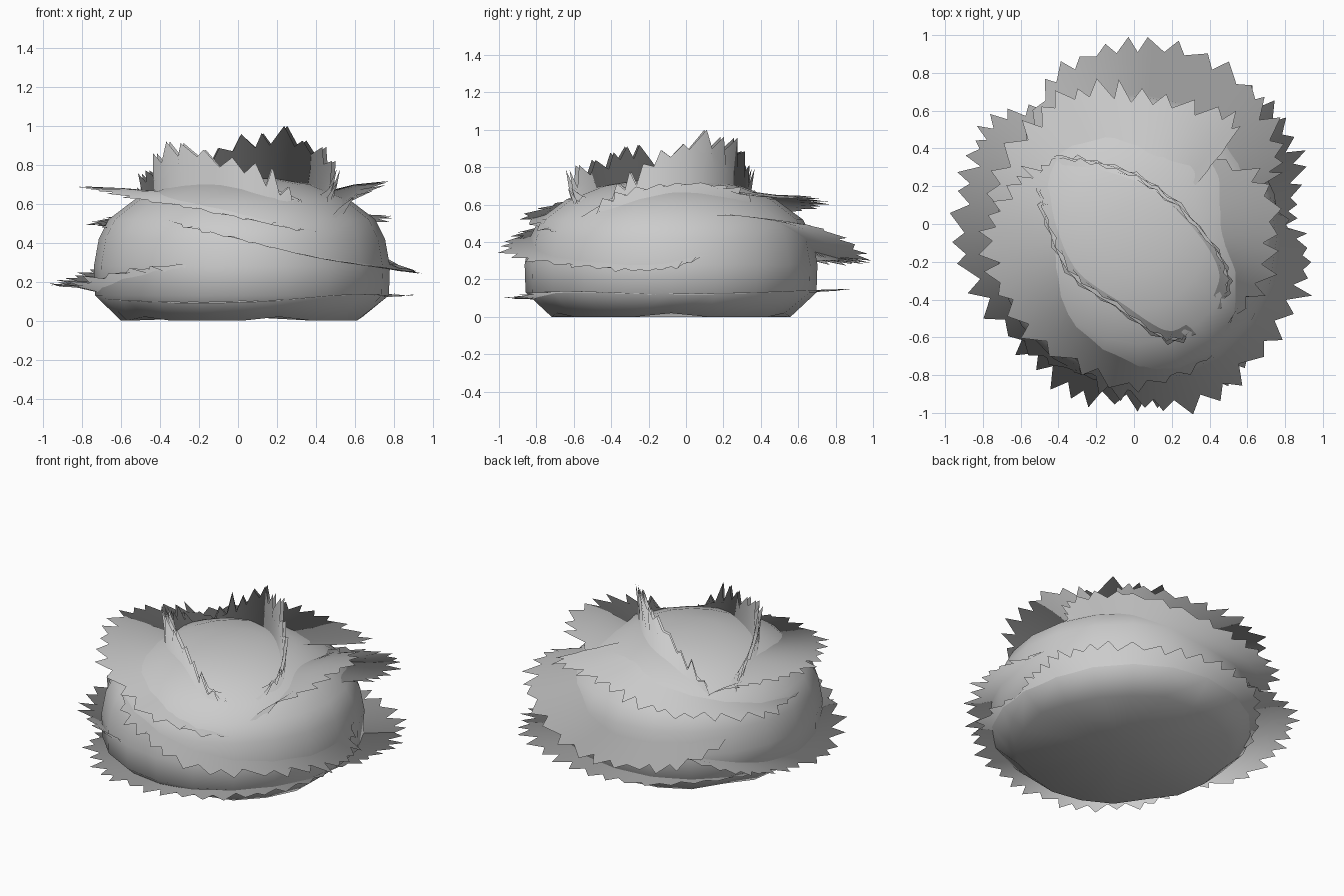
import bpy, bmesh, math, random
from mathutils import Vector

if "Cube" in bpy.data.objects:
    bpy.data.objects.remove(bpy.data.objects["Cube"])

CX, CY = 0.02, -0.08
SY = 1.03
# head profile: radius, height
PROFILE = [(0.62, 0), (0.755, 0.13), (0.76, 0.28), (0.735, 0.42), (0.685, 0.52),
           (0.54, 0.63), (0.36, 0.70), (0.18, 0.73), (0.0, 0.74)]


def radius_at(z):
    z = max(0.0, min(0.739, z))
    for (r0, z0), (r1, z1) in zip(PROFILE, PROFILE[1:]):
        if z <= z1:
            return r0 + (r1 - r0) * (z - z0) / (z1 - z0)


def height_at(r):
    for (r0, z0), (r1, z1) in zip(PROFILE[2:], PROFILE[3:]):
        if r >= r1:
            return z0 + (z1 - z0) * (r - r0) / (r1 - r0)


def make_object(name, bm):
    mesh = bpy.data.meshes.new(name)
    bm.to_mesh(mesh)
    bm.free()
    for p in mesh.polygons:
        p.use_smooth = True
    ob = bpy.data.objects.new(name, mesh)
    bpy.context.collection.objects.link(ob)
    return ob


def spline(pts, t):
    """Catmull-Rom point on a path, t from 0 to 1."""
    pts = [Vector(p) for p in pts]
    pts = [2 * pts[0] - pts[1]] + pts + [2 * pts[-1] - pts[-2]]
    n = len(pts) - 3
    i = min(int(t * n), n - 1)
    u = t * n - i
    a, b, c, d = pts[i:i + 4]
    return 0.5 * (2 * b + (c - a) * u + (2 * a - 5 * b + 4 * c - d) * u * u
                  + (3 * b - a - 3 * c + d) * u ** 3)


def head():
    bm = bmesh.new()
    n = 20
    rings = []
    for k, (r, z) in enumerate(PROFILE[:-1]):
        ring = []
        for i in range(n):
            a = 2 * math.pi * i / n
            # slightly lobed underside
            lift = 0.02 * max(0, math.cos(5 * a)) if k == 0 else 0
            ring.append(bm.verts.new((CX + r * math.cos(a), CY + SY * r * math.sin(a), z + lift)))
        rings.append(ring)
    top = bm.verts.new((CX, CY, 0.74))
    bottom = bm.verts.new((CX, CY, 0.02))
    for i in range(n):
        j = (i + 1) % n
        for lo, hi in zip(rings, rings[1:]):
            bm.faces.new((lo[i], lo[j], hi[j], hi[i]))
        bm.faces.new((rings[-1][i], rings[-1][j], top))
        bm.faces.new((rings[0][j], rings[0][i], bottom))
    make_object("head", bm)


def leaf(name, path, rise=(0, 0), crown=0.0, inset=0.0, seed=1):
    """Jagged leaf rim along path; rise (start, end) is the root height above the rim.
    A crown leaf stands upright, rooted at that fraction of the rim's radius."""
    rng = random.Random(seed)
    length = sum((Vector(a) - Vector(b)).length for a, b in zip(path, path[1:]))
    n = 2 * max(4, round(length / 0.125))
    centre = Vector((CX, CY, 0))
    bm = bmesh.new()
    rows, normals = [], []
    for i in range(n + 1):
        wobble = rng.uniform(-0.3, 0.3) if 0 < i < n else 0
        t = (i + wobble) / n
        tip = spline(path, t)
        lift = rise[0] + (rise[1] - rise[0]) * t
        flat = Vector((tip.x - CX, tip.y - CY, 0))
        out = flat.normalized()
        tip -= out * inset
        if crown:
            r = min(0.6, flat.length * crown)
            root = centre + out * r
            root.z = height_at(r) - 0.01
            mid = flat.length * 0.94 - inset
            bend = centre + out * (r + (mid - r) * 0.6)
            bend.z = root.z + (tip.z - root.z) * 0.3
        else:
            z = max(0.08, min(0.68, tip.z + lift))
            root = Vector((out.x, out.y * SY, 0)) * (radius_at(z) - 0.012) + centre
            root.z = z
            bend = root.lerp(tip, 0.4) - Vector((0, 0, 0.2 * lift))
        # rim fades into the head at both ends, tips alternate with notches
        fade = min(1, 0.2 + 2.6 * math.sin(math.pi * t))
        cut = rng.uniform(0.0, 0.05) if i % 2 else rng.uniform(0.08, 0.12)
        full = tip - root
        rim = root + full * fade - full.normalized() * cut * fade
        if crown:
            rim = tip - Vector((0, 0, cut)) - out * cut * 0.3
        bend = root + (bend - root) * fade
        rows.append([bm.verts.new(p) for p in (root, bend, rim)])
        # shading follows the head so that leaf and head blend
        h = min(1, root.z / 0.745)
        nrm = (out * math.sqrt(1.05 - h ** 3) + Vector((0, 0, 0.9 * h * h))).normalized()
        normals += [nrm] * 3
    for a, b in zip(rows, rows[1:]):
        for k in range(2):
            bm.faces.new((a[k], b[k], b[k + 1], a[k + 1]))
    bm.normal_update()
    for f in bm.faces:
        c = f.calc_center_median() - centre
        c.z = 0
        side = f.normal.dot(c) if crown else f.normal.z * (1 if sum(rise) >= 0 else -1)
        if side < 0:
            f.normal_flip()
    ob = make_object(name, bm)
    ob.data.normals_split_custom_set_from_vertices(normals)


head()

# two upright leaves on the crown, each of two thin layers
for layer, root, inset in (("outer", 0.93, 0.0), ("inner", 0.84, 0.02)):
    leaf("crown_leaf_left_" + layer,
         [(-0.53, 0.23, 0.67), (-0.49, 0.0, 0.82), (-0.36, -0.28, 0.95),
          (-0.08, -0.48, 0.89), (0.2, -0.65, 0.78), (0.36, -0.57, 0.60)],
         crown=root, inset=inset, seed=3)
    leaf("crown_leaf_right_" + layer,
         [(-0.45, 0.38, 0.68), (-0.2, 0.35, 0.86), (0.11, 0.23, 1.0),
          (0.40, -0.05, 0.96), (0.53, -0.3, 0.80), (0.45, -0.48, 0.60)],
         crown=root, inset=inset, seed=5)

# upper leaves
leaf("upper_leaf_right", [(0.42, -0.52, 0.58), (0.70, -0.38, 0.67), (0.80, -0.1, 0.72),
                          (0.75, 0.22, 0.71), (0.48, 0.42, 0.66)], (-0.07, -0.05), seed=7)
leaf("upper_leaf_back", [(0.47, 0.33, 0.66), (0.57, 0.58, 0.63), (0.2, 0.70, 0.64),
                         (-0.2, 0.78, 0.60), (-0.52, 0.64, 0.56), (-0.78, 0.25, 0.50),
                         (-0.76, -0.2, 0.45)], (0.03, 0.03), seed=8)
leaf("upper_leaf_front", [(-0.45, 0.39, 0.66), (-0.68, 0.24, 0.68), (-0.84, -0.1, 0.69),
                          (-0.64, -0.57, 0.64), (-0.05, -0.92, 0.53), (0.5, -0.75, 0.40)],
     (-0.08, 0.06), seed=9)

# middle leaves
leaf("middle_leaf_back", [(0.66, 0.12, 0.54), (0.83, 0.38, 0.53), (0.63, 0.79, 0.46),
                          (0.1, 1.02, 0.30), (-0.37, 0.89, 0.27), (-0.70, 0.5, 0.28)],
     (0.0, 0.1), seed=10)
leaf("middle_leaf_front", [(-0.45, -0.68, 0.51), (-0.05, -0.98, 0.42), (0.47, -0.96, 0.31),
                           (0.88, -0.5, 0.25), (0.97, -0.15, 0.24), (0.75, 0.15, 0.30)],
     (0.02, 0.05), seed=11)

# lower leaves
leaf("lower_leaf_left", [(-0.45, 0.72, 0.31), (-0.79, 0.57, 0.26), (-0.94, 0.28, 0.21),
                         (-0.97, -0.22, 0.19), (-0.62, -0.68, 0.27), (-0.12, -0.84, 0.33)],
     (-0.03, -0.05), seed=12)
leaf("lower_leaf_front", [(-0.72, -0.25, 0.12), (-0.66, -0.66, 0.11), (-0.3, -0.97, 0.10),
                          (0.2, -0.97, 0.11), (0.66, -0.74, 0.14), (0.88, -0.2, 0.13)],
     (-0.01, -0.01), seed=13)
leaf("lower_leaf_back", [(0.80, -0.2, 0.13), (0.92, 0.2, 0.13), (0.82, 0.60, 0.14),
                         (0.25, 0.90, 0.15), (-0.3, 0.82, 0.14), (-0.75, 0.3, 0.12)],
     (-0.01, -0.01), seed=14)
